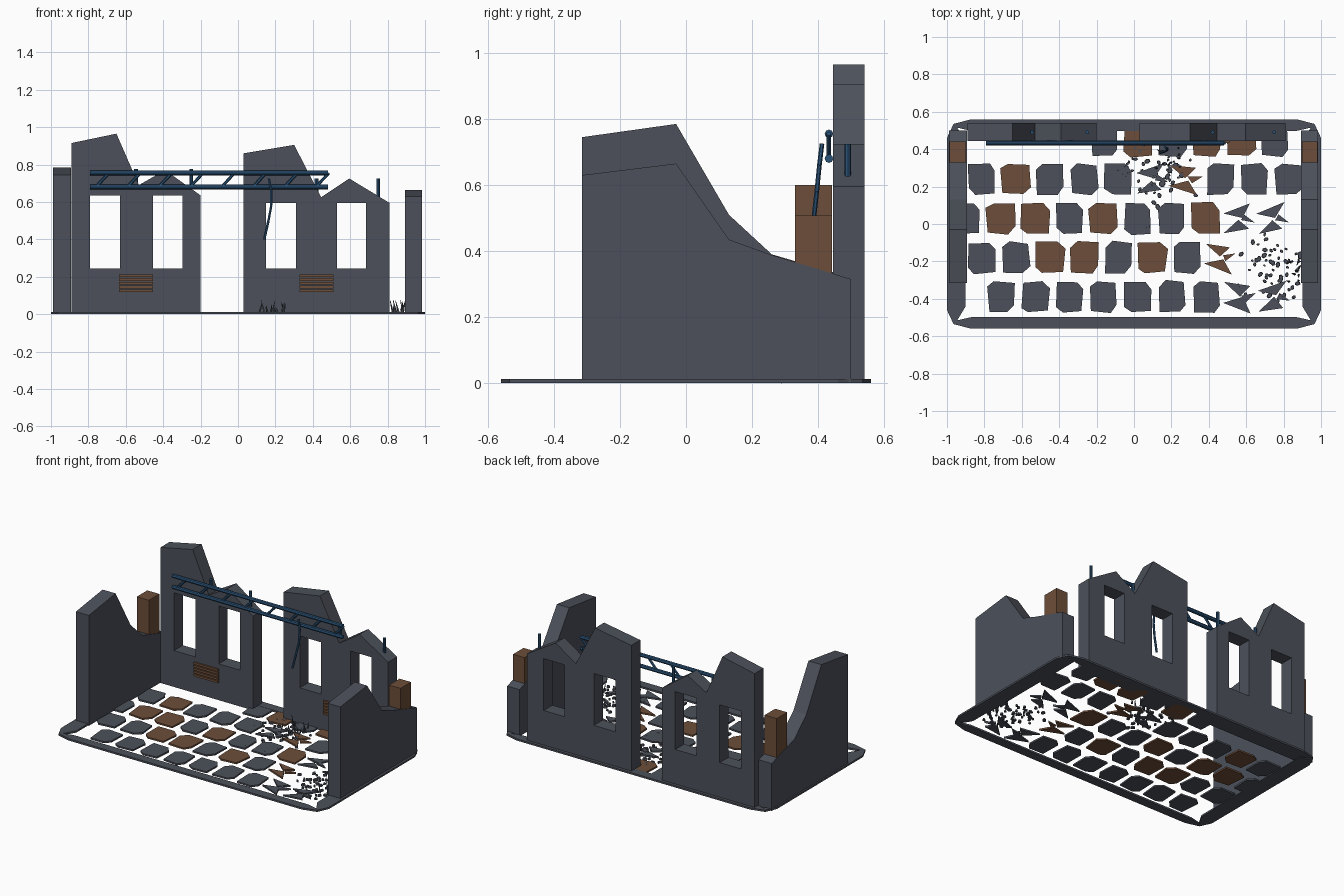
import bpy, bmesh, math, random
from mathutils import Vector, Matrix

if "Cube" in bpy.data.objects:
    bpy.data.objects.remove(bpy.data.objects["Cube"])

random.seed(7)


def material(name, rgb):
    m = bpy.data.materials.new(name)
    m.diffuse_color = (*rgb, 1)
    m.use_nodes = True
    m.node_tree.nodes["Principled BSDF"].inputs["Base Color"].default_value = m.diffuse_color
    return m


GREY = material("slate grey", (0.072, 0.081, 0.102))
BROWN = material("rust brown", (0.155, 0.076, 0.041))
BLUE = material("steel blue", (0.023, 0.084, 0.180))


def add_mesh(name, bm, mats):
    me = bpy.data.meshes.new(name)
    bm.to_mesh(me)
    bm.free()
    for m in mats:
        me.materials.append(m)
    ob = bpy.data.objects.new(name, me)
    bpy.context.collection.objects.link(ob)
    return ob


def prism(name, loops, axis, lo, hi, mat):
    """Extrude outlines (later loops are holes) from lo to hi along an axis."""
    cu = bpy.data.curves.new(name, 'CURVE')
    cu.dimensions = '2D'
    cu.fill_mode = 'BOTH'
    cu.extrude = (hi - lo) / 2
    for pts in loops:
        s = cu.splines.new('POLY')
        s.points.add(len(pts) - 1)
        for p, (a, b) in zip(s.points, pts):
            p.co = (a, b, 0, 1)
        s.use_cyclic_u = True
    tmp = bpy.data.objects.new(name + "_tmp", cu)
    bpy.context.collection.objects.link(tmp)
    me = bpy.data.meshes.new_from_object(tmp.evaluated_get(bpy.context.evaluated_depsgraph_get()))
    bpy.data.objects.remove(tmp)
    bm = bmesh.new()
    bm.from_mesh(me)
    bpy.data.meshes.remove(me)
    mid = (lo + hi) / 2
    for v in bm.verts:
        a, b, c = v.co
        v.co = {'x': (c + mid, a, b), 'y': (a, c + mid, b), 'z': (a, b, c + mid)}[axis]
    bmesh.ops.remove_doubles(bm, verts=bm.verts, dist=1e-5)
    bmesh.ops.recalc_face_normals(bm, faces=bm.faces)
    for f in bm.faces:
        f.smooth = False
        f.material_index = 0
    return add_mesh(name, bm, [mat])


def rect(x0, x1, z0, z1):
    return [(x0, z0), (x1, z0), (x1, z1), (x0, z1)]


def box(name, x0, x1, y0, y1, z0, z1, mat):
    return prism(name, [rect(x0, x1, y0, y1)], 'z', z0, z1, mat)


def rod(bm, a, b, r, sides=8):
    a, b = Vector(a), Vector(b)
    d = b - a
    m = Matrix.Translation((a + b) / 2) @ d.to_track_quat('Z', 'Y').to_matrix().to_4x4()
    bmesh.ops.create_cone(bm, cap_ends=True, segments=sides, radius1=r, radius2=r,
                          depth=d.length, matrix=m)


# broken back wall in two pieces, with window holes
prism("back_wall_left", [
    [(-.89, 0), (-.20, 0), (-.20, .635), (-.39, .77), (-.53, .69), (-.65, .965), (-.89, .915)],
    rect(-.79, -.63, .245, .635), rect(-.455, -.297, .245, .635)], 'y', .445, .54, GREY)
prism("back_wall_right", [
    [(.03, 0), (.81, 0), (.81, .595), (.595, .725), (.445, .625), (.30, .905), (.03, .86)],
    rect(.15, .31, .245, .595), rect(.53, .685, .245, .595)], 'y', .445, .54, GREY)

# crumbling side walls
for name, x0, x1, top in (
        ("side_wall_left", -.99, -.893, [(.5, .32), (.26, .39), (.13, .51), (-.03, .785), (-.315, .745)]),
        ("side_wall_right", .893, .985, [(.5, .315), (.26, .388), (.13, .435), (-.03, .665), (-.315, .63)])):
    prism(name, [[(-.315, 0), (.5, 0)] + top], 'x', x0, x1, GREY)

# brown corner posts
box("corner_post_left", -.987, -.897, .33, .442, .02, .60, BROWN)
box("corner_post_right", .897, .982, .33, .442, .02, .508, BROWN)

# slatted vents under the windows
for side, vx in (("left", -.545), ("right", .42)):
    for i in range(5):
        z = .125 + i * .02
        box(f"vent_slat_{side}_{i}", vx - .09, vx + .09, .434, .446, z - .007, z + .007, BROWN)

# roof truss
bm = bmesh.new()
for z in (.755, .68):
    rod(bm, (-.79, .433, z), (.48, .433, z), .013)
for i in range(8):
    x = -.76 + i * .168
    if x < .42:
        rod(bm, (x, .433, .68), (x + .07, .433, .755), .008, 6)
add_mesh("roof_truss", bm, [BLUE])

# bent cable hanging from the truss
bm = bmesh.new()
path = [(.165, .412, .725), (.178, .404, .66), (.178, .396, .58), (.163, .387, .50), (.14, .38, .40)]
for a, b in zip(path, path[1:]):
    rod(bm, a, b, .007, 6)
add_mesh("hanging_cable", bm, [BLUE])

# rebar stubs sticking out of the wall top
bm = bmesh.new()
for x, top in ((-.545, .775), (-.25, .775), (.42, .725), (.75, .725)):
    rod(bm, (x, .49, top - .105), (x, .49, top), .01)
add_mesh("rebar_stubs", bm, [BLUE])

# floor border
outer, inner = [], []
for sx, sy, flip in ((1, -1, 0), (1, 1, 1), (-1, 1, 0), (-1, -1, 1)):
    co = [(.87, .56), (.965, .535), (1.0, .46)]
    ci = [(.87, .498), (.945, .515), (.90, .44)]
    if flip:
        co.reverse()
        ci.reverse()
    outer += [(sx * x, sy * y) for x, y in co]
    inner += [(sx * x, sy * y) for x, y in ci]
prism("floor_border", [outer, inner], 'z', 0, .012, GREY)

# floor tiles: first x, y, then a letter per tile
# g grey, b brown, capitals are broken, dot is missing
TILE = [(-.068, .08), (.04, .083), (.073, .045), (.068, -.078), (-.035, -.085), (-.072, -.055)]
SHARDS = [[(-.085, .08), (.05, .055), (-.005, .005)], [(-.09, -.03), (.01, -.005), (.06, -.085)],
          [(.01, .01), (.085, .02), (.03, -.025)]]
rows = [(-.71, -.39, "gggggggGG"), (-.815, -.18, "ggbbgbgB"), (-.895, .03, "gbbgbggbGG"),
        (-.815, .24, "gbgggGBggg"), (-.16, .445, "gbgbbg")]
bm = bmesh.new()
for x0, y, code in rows:
    for i, c in enumerate(code):
        x = x0 + i * .1825
        sy = random.choice((1, -1))
        parts = SHARDS if c.isupper() else [TILE]
        if c == 'b':
            parts = [[(px * 1.08, py) for px, py in TILE]]
        for part in parts:
            vs = [bm.verts.new((x + px + random.uniform(-.006, .006),
                                y + sy * py + random.uniform(-.006, .006), 0)) for px, py in part]
            f = bm.faces.new(vs)
            ext = bmesh.ops.extrude_face_region(bm, geom=[f])['geom']
            for g in ext:
                if isinstance(g, bmesh.types.BMVert):
                    g.co.z = .011
            for v in vs:
                for lf in v.link_faces:
                    lf.material_index = int(c in 'bB')
            for g in ext:
                if isinstance(g, bmesh.types.BMFace):
                    g.material_index = int(c in 'bB')
bmesh.ops.recalc_face_normals(bm, faces=bm.faces)
add_mesh("floor_tiles", bm, [GREY, BROWN])

# rubble chips and upright splinters around the two collapsed spots
bm = bmesh.new()
for cx, cy, sx, sy in ((.13, .26, .10, .11), (.76, -.22, .10, .11)):
    for i in range(55):
        x = min(max(random.gauss(cx, sx), cx - .24), cx + .2)
        y = min(max(random.gauss(cy, sy), cy - .32), cy + .17)
        r = random.uniform(.008, .018)
        m = Matrix.Translation((x, y, .006)) @ Matrix.Rotation(random.uniform(0, 6), 4, 'Z') \
            @ Matrix.Diagonal((1, .75, 1, 1))
        bmesh.ops.create_cone(bm, cap_ends=True, segments=6, radius1=r, radius2=r * .8,
                              depth=.012, matrix=m)
for cx, cy in ((.18, .34), (.88, -.26)):
    for i in range(14):
        x, y = cx + random.uniform(-.08, .08), cy + random.uniform(-.07, .07)
        if x > .89:
            x = .88
        h = random.uniform(.03, .08)
        d = Vector((random.uniform(-.3, .3), random.uniform(-.3, .3), 1)).normalized()
        m = Matrix.Translation(Vector((x, y, .002)) + d * h / 2) @ d.to_track_quat('Z', 'Y').to_matrix().to_4x4()
        bmesh.ops.create_cone(bm, cap_ends=True, segments=4, radius1=.007, radius2=.001,
                              depth=h, matrix=m)
add_mesh("rubble", bm, [GREY])
